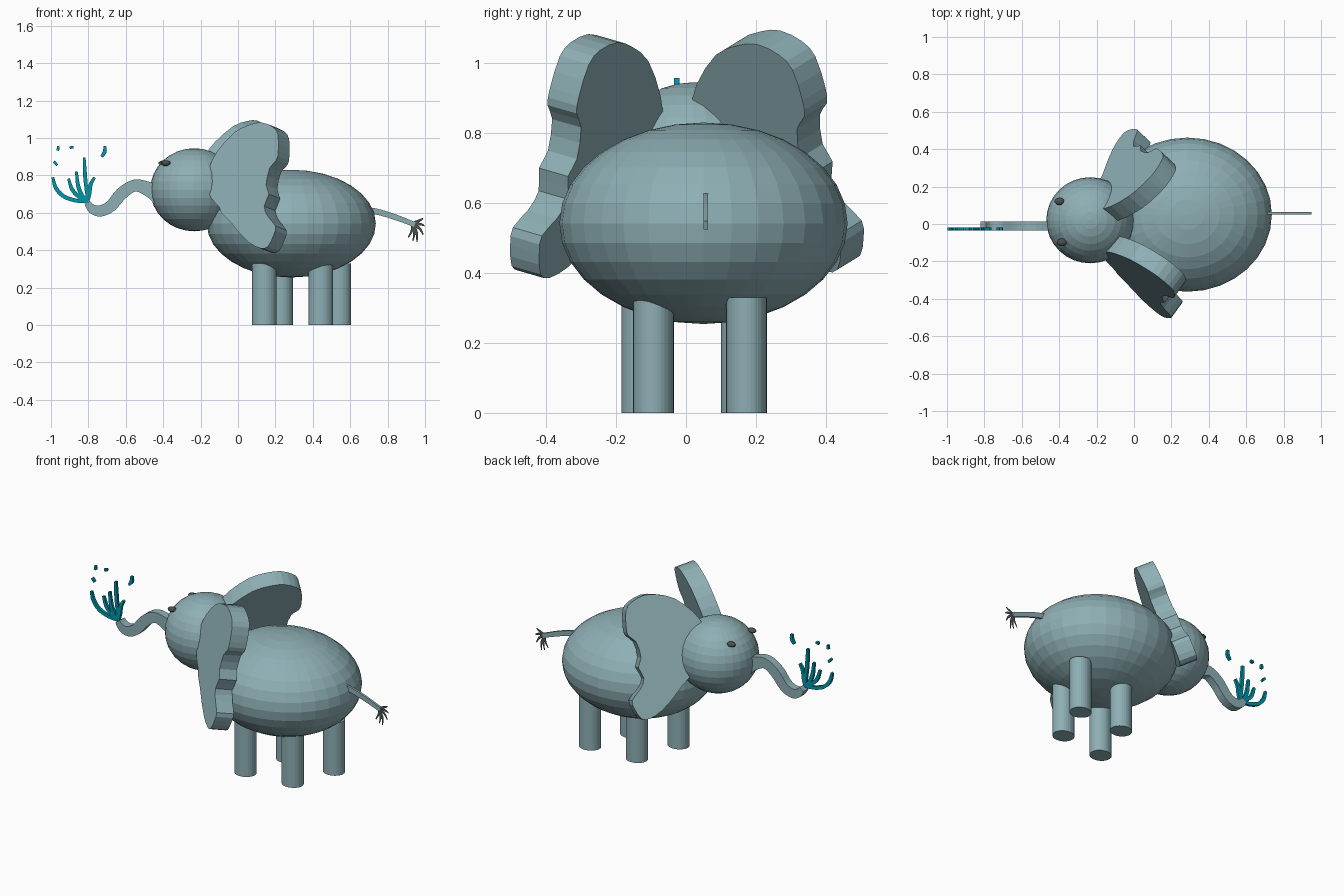
import bpy, bmesh, math
from mathutils import Vector

if "Cube" in bpy.data.objects:
    bpy.data.objects.remove(bpy.data.objects["Cube"])


def material(name, rgb):
    m = bpy.data.materials.new(name)
    m.diffuse_color = (*rgb, 1)
    m.use_nodes = True
    m.node_tree.nodes["Principled BSDF"].inputs["Base Color"].default_value = m.diffuse_color
    return m


SKIN = material("skin", (0.27, 0.43, 0.46))
DARK = material("dark", (0.07, 0.08, 0.08))
WATER = material("water", (0.0, 0.30, 0.39))


def finish(bm, name, mat):
    bmesh.ops.recalc_face_normals(bm, faces=bm.faces)
    mesh = bpy.data.meshes.new(name)
    bm.to_mesh(mesh)
    bm.free()
    mesh.materials.append(mat)
    ob = bpy.data.objects.new(name, mesh)
    bpy.context.collection.objects.link(ob)


def ellipsoid(name, centre, radii, mat, seg=32, rings=16):
    bm = bmesh.new()
    bmesh.ops.create_uvsphere(bm, u_segments=seg, v_segments=rings, radius=1)
    bmesh.ops.scale(bm, vec=radii, verts=bm.verts)
    bmesh.ops.translate(bm, vec=centre, verts=bm.verts)
    finish(bm, name, mat)


def prism(bm, points, offset=None):
    """Flat outline, optionally extruded along offset."""
    face = bm.faces.new([bm.verts.new(p) for p in points])
    if offset:
        ext = bmesh.ops.extrude_face_region(bm, geom=[face], use_keep_orig=True)
        moved = [g for g in ext["geom"] if isinstance(g, bmesh.types.BMVert)]
        bmesh.ops.translate(bm, vec=offset, verts=moved)


def spline(pts, steps=4, closed=False):
    """Catmull-Rom sampling through tuples of any length."""
    n = len(pts)
    idx = (lambda i: i % n) if closed else (lambda i: max(0, min(n - 1, i)))
    out = []
    for i in range(n if closed else n - 1):
        a, b, c, d = (Vector(pts[idx(i + k)]) for k in (-1, 0, 1, 2))
        for s in range(steps):
            t = s / steps
            out.append(0.5 * (2 * b + (c - a) * t + (2 * a - 5 * b + 4 * c - d) * t * t
                              + (3 * b - a - 3 * c + d) * t ** 3))
    if not closed:
        out.append(Vector(pts[-1]))
    return out


def ribbon(bm, path, y, depth):
    """Band in the xz plane; path holds (x, z, width)."""
    s = spline(path)
    left, right = [], []
    for i, p in enumerate(s):
        d = (s[min(i + 1, len(s) - 1)] - s[max(i - 1, 0)]).xy.normalized()
        nx, nz = -d.y * p.z / 2, d.x * p.z / 2
        left.append((p.x + nx, y, p.y + nz))
        right.append((p.x - nx, y, p.y - nz))
    prism(bm, left + right[::-1], (0, depth, 0) if depth else None)


# Body, head and eyes
ellipsoid("body", (0.285, 0.05, 0.542), (0.452, 0.412, 0.288), SKIN)
ellipsoid("head", (-0.234, 0.02, 0.723), (0.235, 0.23, 0.222), SKIN)
for side, c in (("left", (-0.398, 0.121, 0.865)), ("right", (-0.386, -0.098, 0.865))):
    ellipsoid("eye_" + side, c, (0.027, 0.02, 0.015), DARK, 16, 8)

# Legs
legs = {"front_leg_right": (0.14, -0.127), "front_leg_left": (0.228, 0.158),
        "back_leg_right": (0.442, -0.093), "back_leg_left": (0.54, 0.173)}
for name, (x, y) in legs.items():
    bm = bmesh.new()
    bmesh.ops.create_cone(bm, cap_ends=True, segments=32, radius1=1, radius2=1, depth=0.33)
    bmesh.ops.scale(bm, vec=(0.065, 0.058, 1), verts=bm.verts)
    bmesh.ops.translate(bm, vec=(x, y, 0.165), verts=bm.verts)
    finish(bm, name, SKIN)

# Ears: one wavy outline placed on two tilted planes
EAR = [(-.165, .75), (-.155, .84), (-.11, .93), (-.02, 1.03), (.06, 1.07), (.125, 1.083),
       (.185, 1.06), (.213, 1.02), (.215, .93), (.205, .88), (.17, .84), (.15, .75),
       (.165, .70), (.14, .635), (.16, .58), (.2, .53), (.19, .48), (.16, .42), (.12, .41),
       (.06, .44), (0, .50), (-.04, .55), (-.09, .60), (-.10, .63), (-.145, .68)]
ears = {"ear_right": ((.155, -.495, .42), (1, -.718, 0), (0, .293, 1), (.06, .083, -.024)),
        "ear_left": ((-.045, .493, .45), (.789, .931, -.142), (.258, -.296, .964),
                     (.07, -.065, -.04))}
for name, (origin, ax, az, thick) in ears.items():
    o, ax, az = Vector(origin), Vector(ax), Vector(az)
    bm = bmesh.new()
    prism(bm, [o + ax * (p.x - .155) + az * (p.y - .42) for p in spline(EAR, 2, True)], thick)
    finish(bm, name, SKIN)

# Trunk
bm = bmesh.new()
ribbon(bm, [(-.42, .69, .10), (-.47, .722, .08), (-.55, .746, .064), (-.622, .703, .066),
            (-.68, .636, .062), (-.735, .61, .06), (-.778, .62, .05), (-.806, .652, .034)],
       -0.036, 0.049)
finish(bm, "trunk", SKIN)

# Tail and its flat hairs
bm = bmesh.new()
ribbon(bm, [(.68, .615, .034), (.75, .604, .032), (.84, .577, .03), (.945, .537, .026)],
       0.05, 0.013)
finish(bm, "tail", SKIN)
bm = bmesh.new()
for tip in [(.99, .57), (.997, .53), (.99, .483), (.957, .443), (.935, .45), (.91, .468)]:
    mid = ((.94 + tip[0]) / 2 + .006, (.54 + tip[1]) / 2 + .004)
    ribbon(bm, [(.93, .542, .016), (*mid, .014), (*tip, .006)], 0.057, 0)
finish(bm, "tail_hair", DARK)

# Water spray and drops
SPRAY = [[(-.99, .79), (-.975, .735), (-.935, .69), (-.875, .667), (-.805, .657)],
         [(-.906, .783), (-.887, .725), (-.85, .685), (-.81, .66)],
         [(-.864, .82), (-.855, .745), (-.835, .695), (-.806, .66)],
         [(-.822, .895), (-.817, .79), (-.804, .66)],
         [(-.767, .789), (-.788, .75), (-.795, .70), (-.802, .66)],
         [(-.712, .957), (-.713, .925), (-.73, .90)],
         [(-.961, .956), (-.963, .932)], [(-.90, .948), (-.88, .951)],
         [(-.985, .875), (-.966, .853)]]
bm = bmesh.new()
for path in SPRAY:
    last = len(path) - 1
    ribbon(bm, [(*p, .014 if i in (0, last) else .021) for i, p in enumerate(path)],
           -0.035, 0.016)
finish(bm, "water_spray", WATER)
